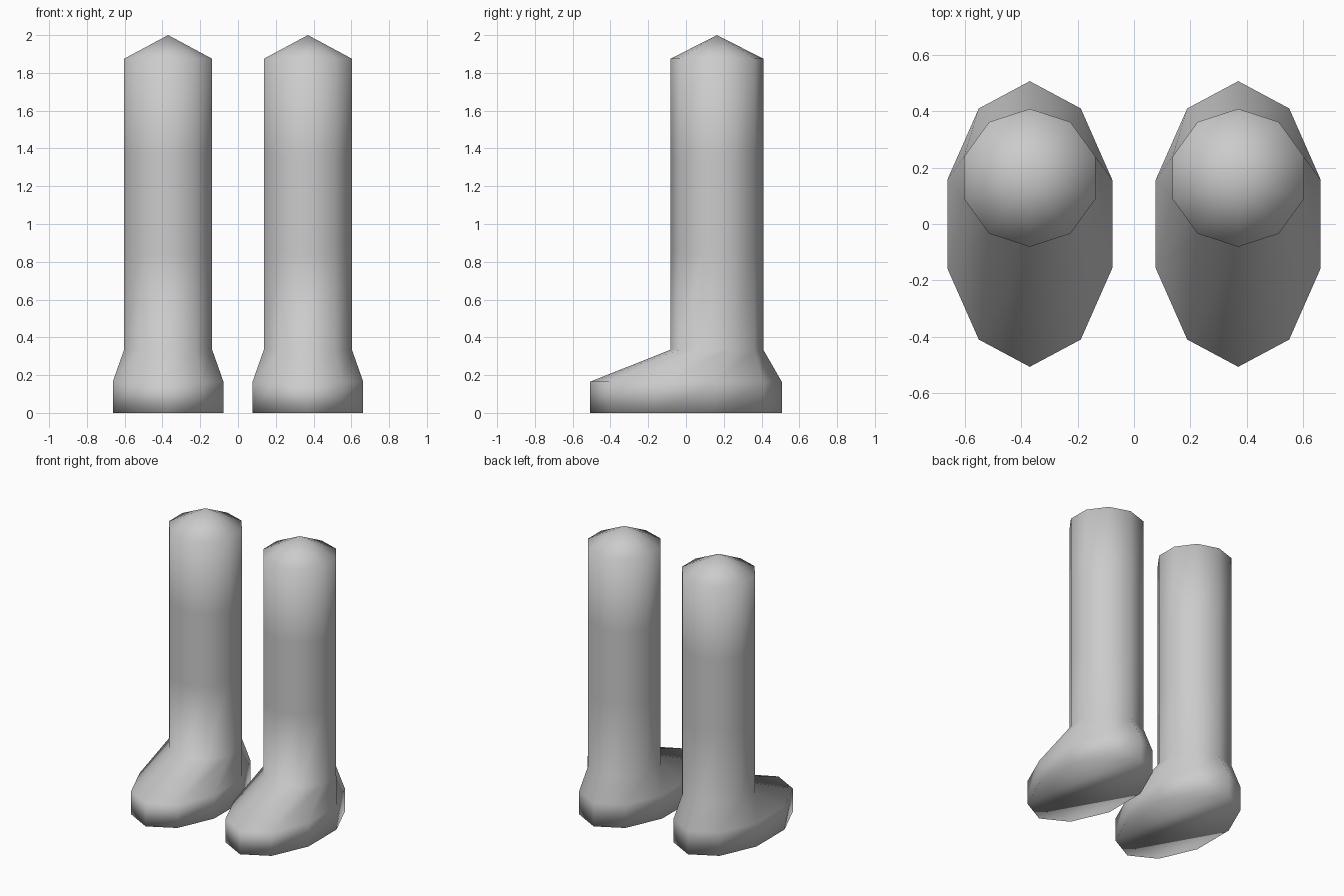
import bpy, bmesh, math

if "Cube" in bpy.data.objects:
    bpy.data.objects.remove(bpy.data.objects["Cube"])

SIDES = 10

grey = bpy.data.materials.new("plain_grey")
grey.diffuse_color = (0.6, 0.6, 0.6, 1)
grey.use_nodes = True
grey.node_tree.nodes["Principled BSDF"].inputs["Base Color"].default_value = grey.diffuse_color

# Cross-sections from sole to top: height, centre y, x radius, y radius
FOOT = (0.0, 0.308, 0.507)
LEG = (0.164, 0.245, 0.245)
RINGS = [(0.0, *FOOT), (0.165, *FOOT), (0.335, *LEG),
         (0.848, *LEG), (1.362, *LEG), (1.875, *LEG)]
APEX_Z = 2.0


def make_boot(name, cx):
    bm = bmesh.new()
    loops = []
    for z, cy, rx, ry in RINGS:
        angles = [math.pi / 2 + math.tau * i / SIDES for i in range(SIDES)]
        loops.append([bm.verts.new((cx + rx * math.cos(a), cy + ry * math.sin(a), z))
                      for a in angles])
    # Foot and leg walls
    for low, high in zip(loops, loops[1:]):
        for i in range(SIDES):
            j = (i + 1) % SIDES
            bm.faces.new((low[i], low[j], high[j], high[i]))
    # Flat sole
    bm.faces.new(loops[0][::-1])
    # Pointed top
    apex = bm.verts.new((cx, LEG[0], APEX_Z))
    for i in range(SIDES):
        bm.faces.new((loops[-1][i], loops[-1][(i + 1) % SIDES], apex))
    for face in bm.faces:
        face.smooth = True
    mesh = bpy.data.meshes.new(name)
    bm.to_mesh(mesh)
    bm.free()
    mesh.materials.append(grey)
    bpy.context.collection.objects.link(bpy.data.objects.new(name, mesh))


for name, cx in (("left_boot", 0.37), ("right_boot", -0.37)):
    make_boot(name, cx)
